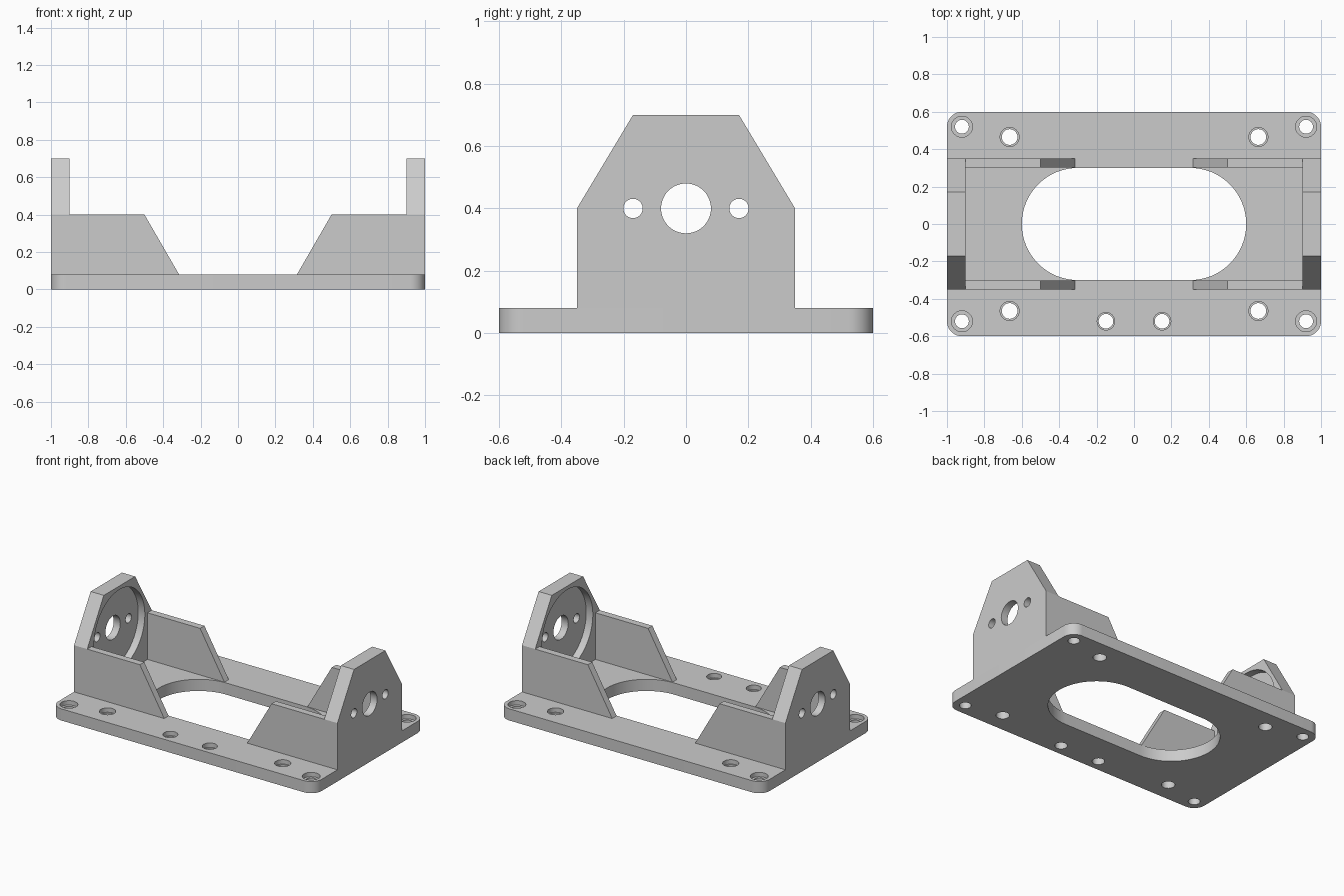
import bpy, bmesh
from math import sin, cos, pi, radians

old = bpy.data.objects.get("Cube")
if old:
    bpy.data.objects.remove(old, do_unlink=True)

grey = bpy.data.materials.new("light_grey")
grey.use_nodes = True
grey.diffuse_color = (0.6, 0.6, 0.6, 1)
grey.node_tree.nodes["Principled BSDF"].inputs["Base Color"].default_value = (0.6, 0.6, 0.6, 1)

AXES = {"x": lambda a, b, t: (t, a, b),
        "y": lambda a, b, t: (a, t, b),
        "z": lambda a, b, t: (a, b, t)}


def arc(cx, cy, r, start, end, n):
    """Points on an arc, angles in degrees."""
    angles = [radians(start + (end - start) * i / n) for i in range(n + 1)]
    return [(cx + r * cos(a), cy + r * sin(a)) for a in angles]


def circle(cx, cy, r, n=48):
    return arc(cx, cy, r, 0, 360, n)[:-1]


def prism(name, outline, axis, lo, hi):
    """Extrude a flat outline along an axis from lo to hi."""
    bm = bmesh.new()
    low, high = ([bm.verts.new(AXES[axis](a, b, t)) for a, b in outline] for t in (lo, hi))
    bm.faces.new(low)
    bm.faces.new(high)
    for i in range(len(low)):
        j = (i + 1) % len(low)
        bm.faces.new((low[i], low[j], high[j], high[i]))
    bmesh.ops.recalc_face_normals(bm, faces=bm.faces)
    mesh = bpy.data.meshes.new(name)
    bm.to_mesh(mesh)
    bm.free()
    mesh.materials.append(grey)
    obj = bpy.data.objects.new(name, mesh)
    bpy.context.collection.objects.link(obj)
    return obj


def cut(obj, outline, axis, lo, hi):
    """Subtract an extruded outline and bake the result."""
    cutter = prism("cutter", outline, axis, lo, hi)
    cutter.hide_render = True
    mod = obj.modifiers.new("cut", "BOOLEAN")
    mod.operation, mod.solver, mod.object = "DIFFERENCE", "EXACT", cutter
    graph = bpy.context.evaluated_depsgraph_get()
    mesh = bpy.data.meshes.new_from_object(obj.evaluated_get(graph))
    obj.modifiers.clear()
    obj.data = mesh
    bpy.data.objects.remove(cutter, do_unlink=True)


parts = []
TOP = 0.08     # upper face of the base plate

# Base plate with rounded corners
R = 0.08
corners = [(1, 1, 0), (-1, 1, 90), (-1, -1, 180), (1, -1, 270)]
outline = [p for sx, sy, a in corners
           for p in arc(sx * (1 - R), sy * (0.6 - R), R, a, a + 90, 10)]
base = prism("base_plate", outline, "z", 0, TOP)
parts.append(base)

# Long rounded opening in the middle
slot = arc(0.3, 0, 0.3, -90, 90, 32) + arc(-0.3, 0, 0.3, 90, 270, 32)
cut(base, slot, "z", -0.1, 0.2)

# Counterbored screw holes: x, y, bore radius, head radius, head depth
holes = [(sx * 0.92, sy * 0.52, 0.037, 0.056, 0.03) for sx in (-1, 1) for sy in (-1, 1)]
holes += [(sx * 0.665, sy * 0.465, 0.042, 0.051, 0.03) for sx in (-1, 1) for sy in (-1, 1)]
holes += [(sx * 0.15, -0.52, 0.039, 0.047, 0.03) for sx in (-1, 1)]
for x, y, bore, head, depth in holes:
    cut(base, circle(x, y, head, 32), "z", TOP - depth, 0.2)
    cut(base, circle(x, y, bore, 32), "z", -0.1, 0.2)

for side, s in (("left", 1), ("right", -1)):
    # End upright with chamfered shoulders
    shape = [(-0.35, TOP), (0.35, TOP), (0.35, 0.4), (0.17, 0.7), (-0.17, 0.7), (-0.35, 0.4)]
    upright = prism(side + "_upright", shape, "x", s * 0.9, s)
    # Round seat on the inner face, shaft hole and two screw holes
    cut(upright, circle(0, 0.4, 0.275, 64), "x", s * 0.8, s * 0.95)
    for y, r in ((0, 0.08), (-0.17, 0.031), (0.17, 0.031)):
        cut(upright, circle(y, 0.4, r), "x", s * 0.8, s * 1.1)
    parts.append(upright)

    # Sloped gusset walls joining the upright to the base
    for end, t in (("front", -1), ("back", 1)):
        wall = [(s * 0.9, TOP), (s * 0.9, 0.4), (s * 0.5, 0.4), (s * 0.315, TOP)]
        parts.append(prism(f"{side}_{end}_gusset", wall, "y", t * 0.303, t * 0.35))

# Smooth the curved walls, keep the edges sharp
bpy.ops.object.select_all(action="DESELECT")
for obj in parts:
    obj.select_set(True)
bpy.context.view_layer.objects.active = base
bpy.ops.object.shade_smooth_by_angle(angle=radians(30))
